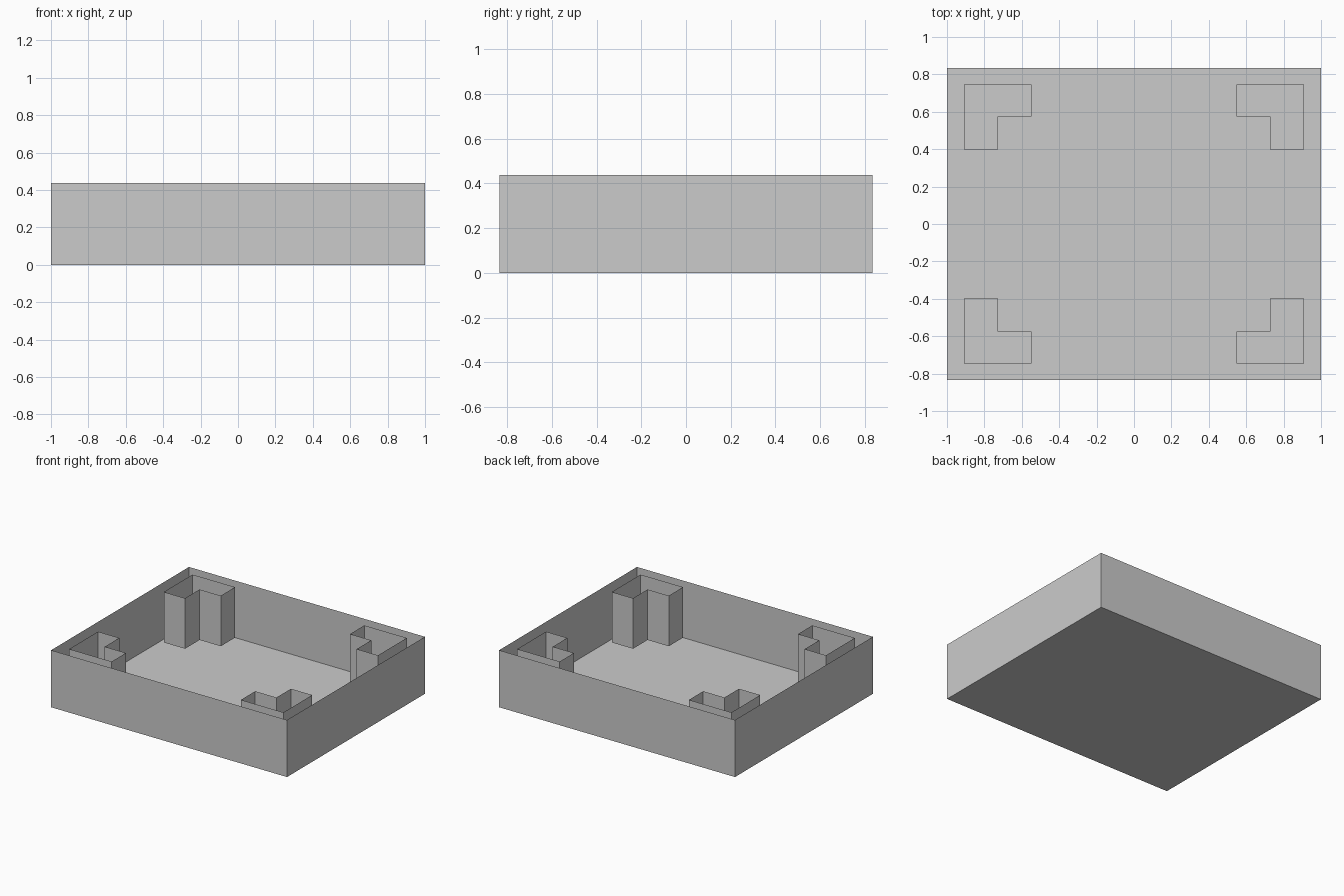
import bpy, bmesh

if "Cube" in bpy.data.objects:
    bpy.data.objects.remove(bpy.data.objects["Cube"])

HEIGHT = 0.437


def open_prism(name, outline, z0, z1):
    """Thin-walled container: closed bottom, side walls, open top."""
    bm = bmesh.new()
    low = [bm.verts.new((x, y, z0)) for x, y in outline]
    high = [bm.verts.new((x, y, z1)) for x, y in outline]
    bm.faces.new(low[::-1])
    n = len(outline)
    for i in range(n):
        j = (i + 1) % n
        bm.faces.new((low[i], low[j], high[j], high[i]))
    mesh = bpy.data.meshes.new(name)
    bm.to_mesh(mesh)
    bm.free()
    obj = bpy.data.objects.new(name, mesh)
    bpy.context.collection.objects.link(obj)
    return obj


# Outer tray
open_prism("tray", [(-1, -0.835), (1, -0.835), (1, 0.835), (-1, 0.835)], 0, HEIGHT)

# L-shaped corner pockets, flush with the rim and just above the floor
corner = [(0.908, 0.747), (0.548, 0.747), (0.548, 0.574),
          (0.728, 0.574), (0.728, 0.398), (0.908, 0.398)]
for side, sx in (("left", -1), ("right", 1)):
    for end, sy in (("front", -1), ("back", 1)):
        outline = [(sx * x, sy * y) for x, y in corner]
        if sx * sy < 0:
            outline.reverse()  # keep faces pointing outward when mirrored
        open_prism(f"{end}_{side}_corner_pocket", outline, 0.05, HEIGHT)
